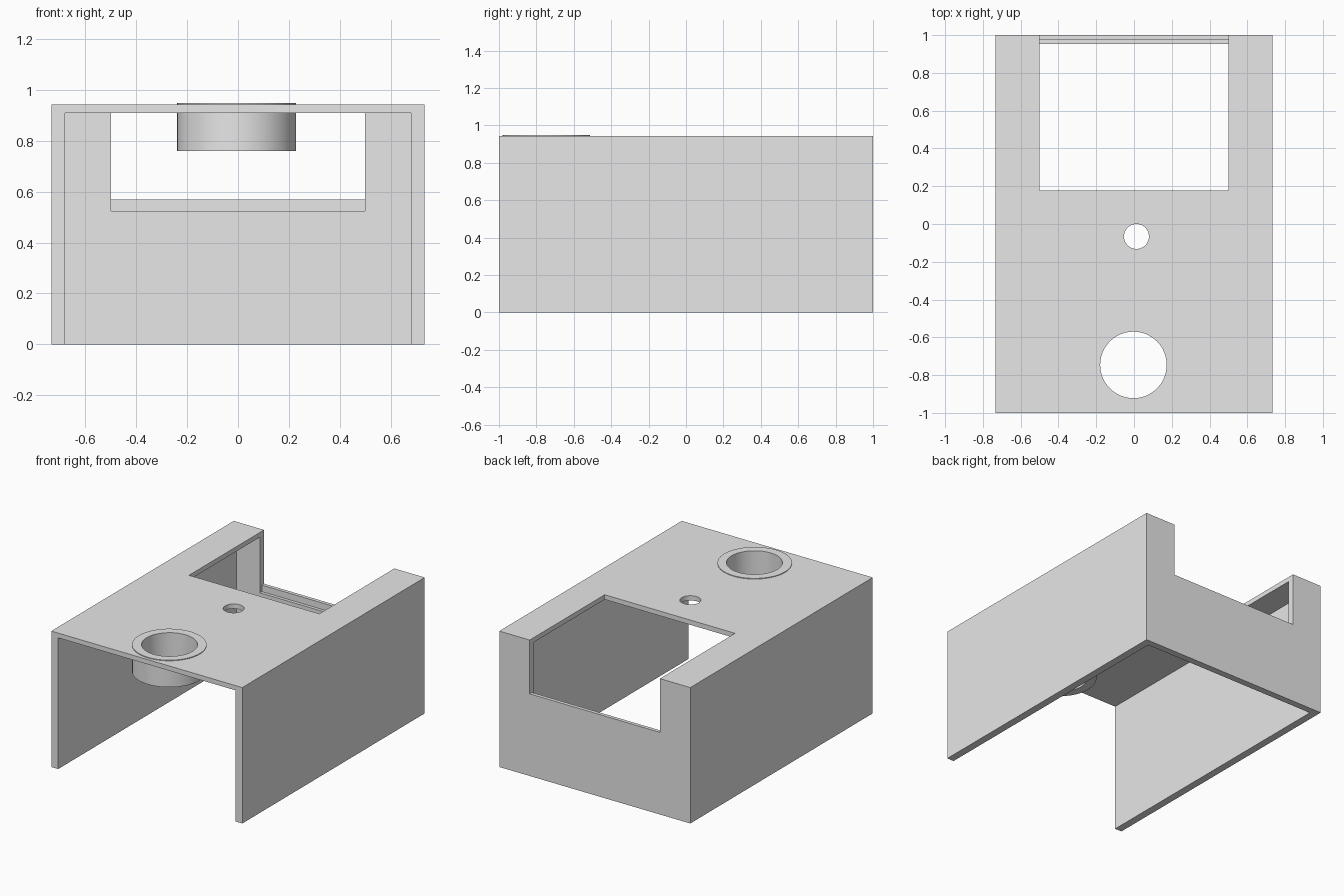
import bpy

W, L, H = 0.733, 1.0, 0.943      # half width, half length, height
ROOF, WALL, BACK = 0.91, 0.68, 0.953   # inner faces of roof, sides, back

cube = bpy.data.objects.get("Cube")
if cube:
    bpy.data.objects.remove(cube, do_unlink=True)

grey = bpy.data.materials.new("plain grey")
grey.use_nodes = True
grey.diffuse_color = (0.8, 0.8, 0.8, 1)
grey.node_tree.nodes["Principled BSDF"].inputs["Base Color"].default_value = (0.8, 0.8, 0.8, 1)


def finish(name):
    ob = bpy.context.object
    ob.name = name
    ob.data.materials.append(grey)
    return ob


def box(name, low, high):
    centre = [(a + b) / 2 for a, b in zip(low, high)]
    bpy.ops.mesh.primitive_cube_add(size=1, location=centre)
    ob = finish(name)
    ob.scale = [b - a for a, b in zip(low, high)]
    bpy.ops.object.transform_apply(location=True, rotation=False, scale=True)
    return ob


def cylinder(name, x, y, radius, bottom, top):
    bpy.ops.mesh.primitive_cylinder_add(vertices=64, radius=radius, depth=top - bottom,
                                        location=(x, y, (bottom + top) / 2))
    return finish(name)


def combine(target, other, operation):
    mod = target.modifiers.new(operation.title(), "BOOLEAN")
    mod.operation = operation
    mod.solver = "EXACT"
    mod.object = other
    other.hide_render = True
    bpy.context.view_layer.objects.active = target
    bpy.ops.object.modifier_apply(modifier=mod.name)
    bpy.data.objects.remove(other, do_unlink=True)


# Housing: a box left open at the front and underneath
housing = box("housing", (-W, -L, 0), (W, L, H))
combine(housing, box("cavity", (-WALL, -2, -1), (WALL, BACK, ROOF)), "DIFFERENCE")

# Window through the roof and back wall, with a lower inner step along its sill
combine(housing, box("window", (-0.5, 0.177, 0.57), (0.5, 2, 2)), "DIFFERENCE")
combine(housing, box("sill_step", (-0.5, 0.9, 0.525), (0.5, 0.975, 0.7)), "DIFFERENCE")

# Round collar hanging below the roof, its rim just proud of the top
combine(housing, cylinder("collar", -0.005, -0.746, 0.234, 0.76, 0.948), "UNION")
combine(housing, cylinder("collar_bore", -0.003, -0.746, 0.176, 0.5, 1.2), "DIFFERENCE")

# Small hole in the roof
combine(housing, cylinder("small_hole", 0.013, -0.066, 0.066, 0.5, 1.2), "DIFFERENCE")

bpy.ops.object.select_all(action="DESELECT")
housing.select_set(True)
bpy.context.view_layer.objects.active = housing
bpy.ops.object.shade_smooth_by_angle()
